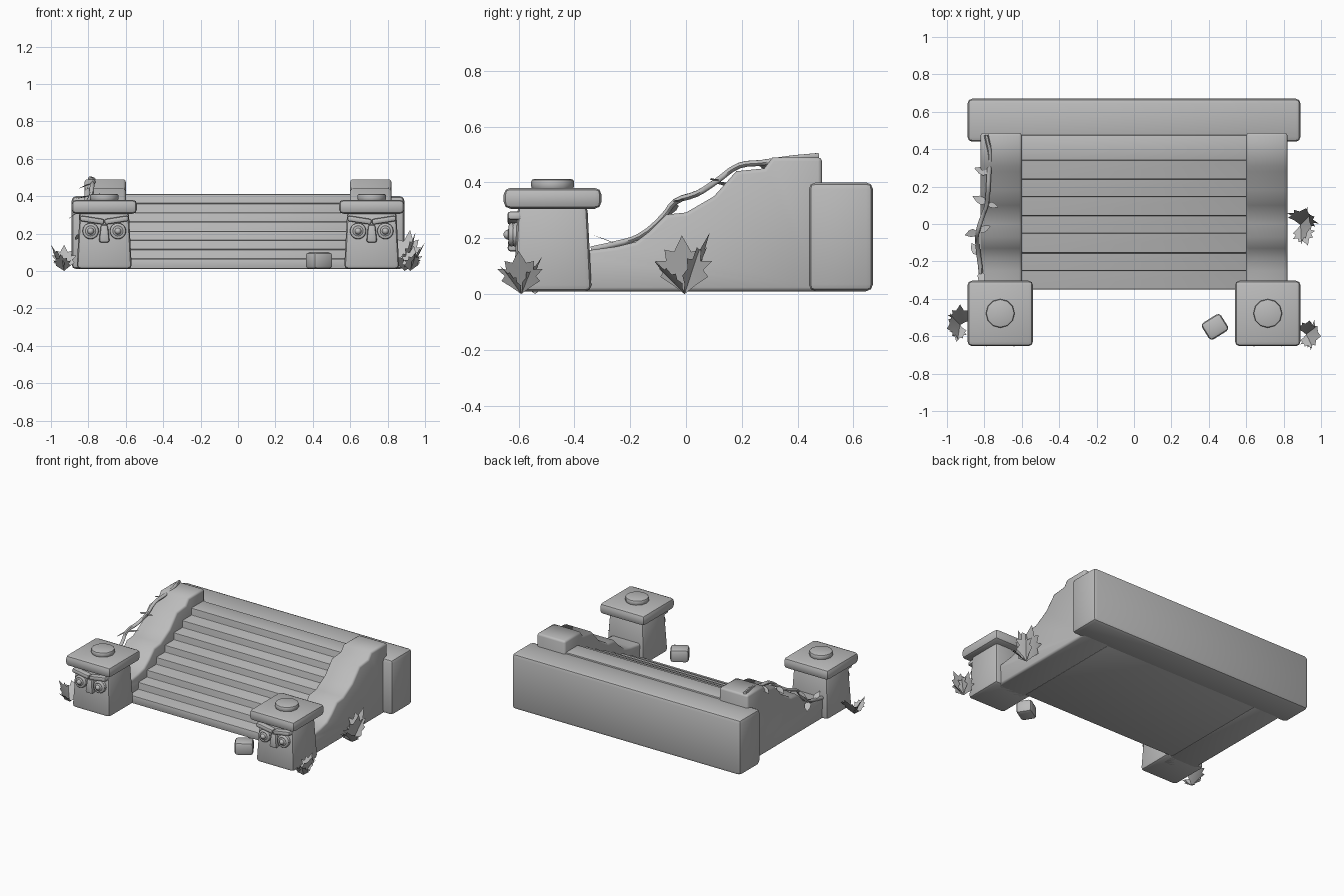
import bpy, bmesh
from math import radians
from mathutils import Matrix, Vector

cube = bpy.data.objects.get("Cube")
if cube:
    bpy.data.objects.remove(cube, do_unlink=True)

GREY = (0.5, 0.5, 0.5, 1)
stone = bpy.data.materials.new("stone_grey")
stone.use_nodes = True
stone.diffuse_color = GREY
stone.node_tree.nodes["Principled BSDF"].inputs["Base Color"].default_value = GREY


def finish(name, bm, bevel=0, segments=2, limit=60, smooth=40, recalc=True):
    """Bevel the hard edges, then turn the bmesh into a shaded object."""
    if recalc:
        bmesh.ops.recalc_face_normals(bm, faces=bm.faces)
    if bevel:
        hard = [e for e in bm.edges if e.calc_face_angle(0) > radians(limit)]
        bmesh.ops.bevel(bm, geom=hard, offset=bevel, segments=segments,
                        profile=0.5, affect='EDGES', clamp_overlap=True)
    mesh = bpy.data.meshes.new(name)
    bm.to_mesh(mesh)
    bm.free()
    mesh.materials.append(stone)
    ob = bpy.data.objects.new(name, mesh)
    bpy.context.collection.objects.link(ob)
    shade(ob, smooth)
    return ob


def shade(ob, angle):
    bpy.ops.object.select_all(action='DESELECT')
    ob.select_set(True)
    bpy.context.view_layer.objects.active = ob
    bpy.ops.object.shade_smooth_by_angle(angle=radians(angle))


def box(name, centre, size, bevel, taper=1.0, rot=None, segments=2):
    bm = bmesh.new()
    bmesh.ops.create_cube(bm, size=1)
    for v in bm.verts:
        if v.co.z > 0:
            v.co.x *= taper
            v.co.y *= taper
        v.co = Vector(a * b for a, b in zip(v.co, size))
    bm.transform(Matrix.Translation(centre) @ (rot or Matrix()))
    return finish(name, bm, bevel, segments)


def prism(name, profile, x0, x1, bevel, limit, smooth):
    """Extrude a (y, z) profile along x."""
    bm = bmesh.new()
    face = bm.faces.new([bm.verts.new((x0, y, z)) for y, z in profile])
    new = bmesh.ops.extrude_face_region(bm, geom=[face])["geom"]
    verts = [g for g in new if isinstance(g, bmesh.types.BMVert)]
    bmesh.ops.translate(bm, verts=verts, vec=(x1 - x0, 0, 0))
    return finish(name, bm, bevel, 2, limit, smooth)


def ball(name, centre, radius, depth):
    bm = bmesh.new()
    bmesh.ops.create_uvsphere(bm, u_segments=16, v_segments=8, radius=1)
    bm.transform(Matrix.Translation(centre)
                 @ Matrix.Diagonal((radius, depth, radius, 1))
                 @ Matrix.Rotation(radians(90), 4, 'X'))
    return finish(name, bm)


MAPLE = [(.2, .15), (.42, .28), (.34, .4), (.5, .55), (.3, .56), (.32, .75), (.15, .72)]
BLADE = [(.18, .3), (.16, .6)]


def leaf(name, base, tip, outline, width=1.0):
    """A folded leaf sheet from base to tip, mirrored on its midrib."""
    base, tip = Vector(base), Vector(tip)
    along = tip - base
    side = along.cross((0, 0, 1)).normalized() * along.length * width
    fold = side.cross(along).normalized() * along.length * 0.25
    bm = bmesh.new()
    root, end = bm.verts.new(base), bm.verts.new(tip)
    for s in (-1, 1):
        rim = [bm.verts.new(base + along * v + side * u * s + fold * u * u)
               for u, v in outline]
        rib = [root] + [bm.verts.new(base + along * v) for _, v in outline[1:-1]] + [end]
        bm.faces.new([root] + rim + [end] + rib[-2:0:-1])
    bmesh.ops.remove_doubles(bm, verts=bm.verts, dist=0.0001)
    bmesh.ops.triangulate(bm, faces=bm.faces)
    finish(name, bm, smooth=20)


# Back landing block
box("back_landing", (0, .555, .205), (1.78, .23, .39), .025)

# Staircase of eight steps
fronts = [-.35, -.25, -.155, -.05, .045, .145, .24, .34, .475]
stairs = [(.475, .01), (-.35, .01)]
for i in range(8):
    top = .065 + i * .0493
    stairs += [(fronts[i], top), (fronts[i + 1], top)]
prism("stairs", stairs, -.61, .61, .006, 60, 40)

# Sloping side walls
wall = [(-.45, .01), (-.45, .15), (-.34, .158), (-.25, .17), (-.18, .187), (-.13, .225),
        (-.07, .285), (0, .292), (.1, .35), (.18, .44), (.28, .45), (.31, .49),
        (.487, .49), (.487, .01)]
for s, tag in ((-1, "right"), (1, "left")):
    prism("side_wall_" + tag, wall, s * .6, s * .82, .014, 75, 50)

# Gate pillars with caps, knobs and carved faces
for s, tag in ((-1, "right"), (1, "left")):
    x, y = s * .715, -.478
    box("pillar_" + tag, (x, y, .165), (.295, .28, .31), .022, taper=.89)
    box("pillar_cap_" + tag, (x, y, .343), (.35, .35, .075), .024)
    bm = bmesh.new()
    bmesh.ops.create_cone(bm, cap_ends=True, segments=12, radius1=.077, radius2=.077, depth=.036)
    bm.transform(Matrix.Translation((x, y, .394)))
    finish("cap_knob_" + tag, bm, .01)
    for e in (-1, 1):
        part = tag + ("_outer" if e == s else "_inner")
        ex = x + e * .073
        ball("eye_" + part, (ex, -.607, .213), .044, .034)
        # Raised ring around each pupil
        bpy.ops.mesh.primitive_torus_add(
            location=(ex, -.625, .213), rotation=(radians(90), 0, 0), major_radius=.033,
            minor_radius=.01, major_segments=20, minor_segments=8)
        ring = bpy.context.object
        ring.name = "eye_ring_" + part
        ring.data.materials.append(stone)
        shade(ring, 60)
        ball("pupil_" + part, (ex, -.636, .213), .018, .018)
        box("brow_" + part, (x + e * .066, -.612, .272), (.13, .055, .03), .01,
            rot=Matrix.Rotation(radians(e * -9), 4, 'Y'))
    box("nose_" + tag, (x, -.615, .2), (.058, .05, .095), .012, taper=.65)

# Loose stone by the steps
box("loose_stone", (.433, -.55, .055), (.12, .105, .09), .02,
    rot=Matrix.Rotation(radians(32), 4, 'Z'))

# Spiky leaf clusters at the ground
clusters = {
    "wall": ((.89, -.005, 0), (.95, -.015, .21), (.92, .085, .22), (.93, -.115, .12)),
    "left_pillar": ((.92, -.59, 0), (1, -.6, .155), (.94, -.515, .135), (.95, -.665, .1)),
    "right_pillar": ((-.93, -.54, 0), (-1, -.56, .14), (-.93, -.43, .14), (-.95, -.63, .09)),
}
for tag, (base, *tips) in clusters.items():
    for i, tip in enumerate(tips):
        leaf(f"ground_leaf_{tag}_{i + 1}", base, tip, MAPLE, .95 if i == 0 else .75)

# Vine creeping over the right wall
path = [(-.79, .475, .495), (-.77, .37, .485), (-.775, .27, .47), (-.78, .19, .46),
        (-.785, .11, .405), (-.81, .04, .36), (-.835, -.04, .33), (-.838, -.08, .28),
        (-.83, -.17, .205), (-.82, -.25, .18), (-.82, -.34, .16)]
curve = bpy.data.curves.new("vine", 'CURVE')
curve.dimensions = '3D'
curve.bevel_depth = .012
curve.bevel_resolution = 1
curve.resolution_u = 3
curve.use_fill_caps = True
spline = curve.splines.new('BEZIER')
spline.bezier_points.add(len(path) - 1)
for p, co in zip(spline.bezier_points, path):
    p.co = co
    p.handle_left_type = p.handle_right_type = 'AUTO'
vine = bpy.data.objects.new("vine", curve)
bpy.context.collection.objects.link(vine)
bpy.ops.object.select_all(action='DESELECT')
vine.select_set(True)
bpy.context.view_layer.objects.active = vine
bpy.ops.object.convert(target='MESH')
vine = bpy.context.object
vine.data.materials.clear()
vine.data.materials.append(stone)
shade(vine, 60)

# Small leaves along the vine
sprouts = [(2, (-.08, .03, -.03)), (4, (.06, -.02, .01)), (4, (-.08, .04, -.02)),
           (6, (-.07, -.02, -.05)), (6, (.07, .03, .01)), (8, (-.04, .07, -.04)),
           (9, (.01, -.08, .03))]
for i, (k, off) in enumerate(sprouts):
    leaf(f"vine_leaf_{i + 1}", path[k], Vector(path[k]) + Vector(off), BLADE, 1.3)
